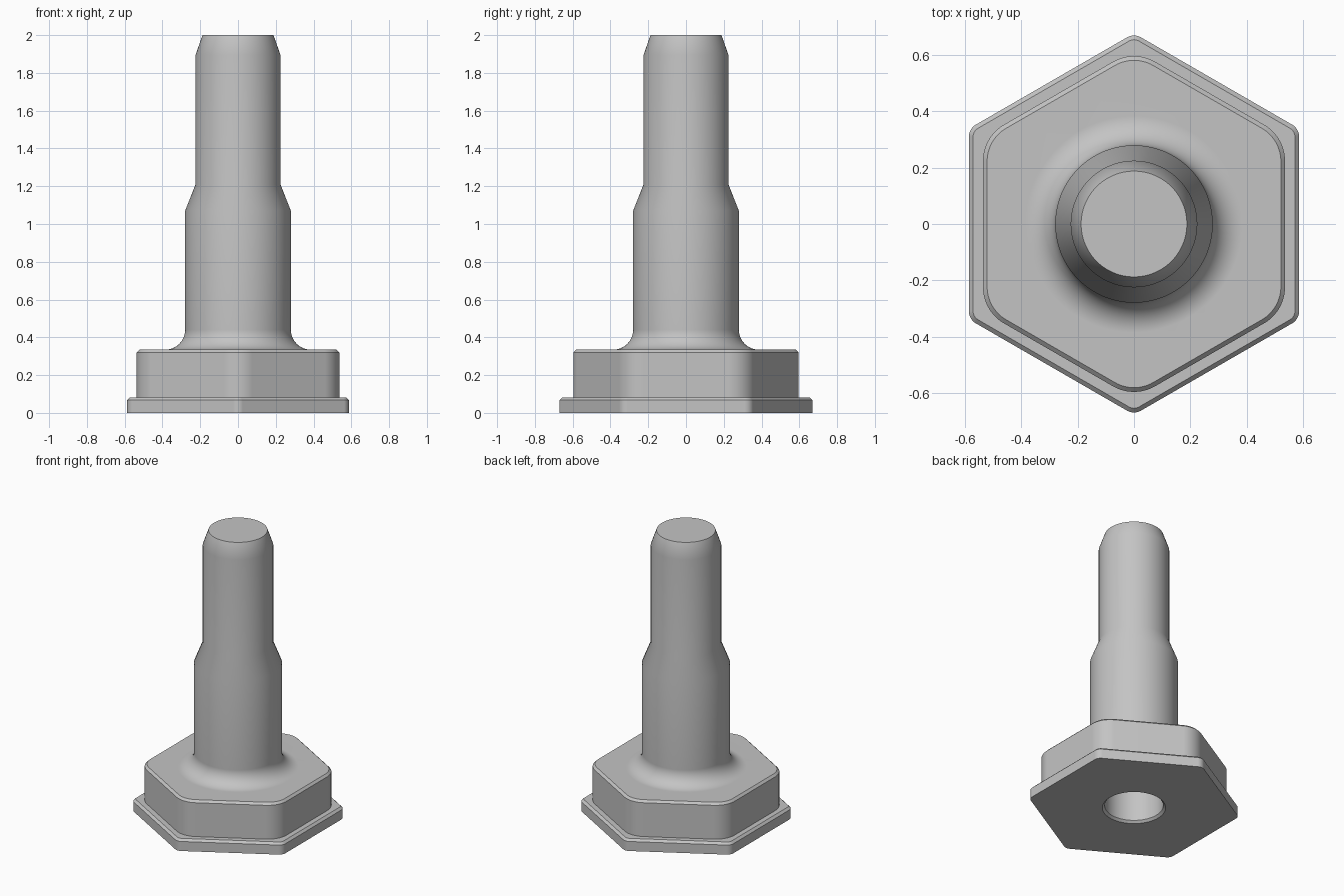
import bpy, bmesh
from math import sin, cos, pi, radians

old = bpy.data.objects.get("Cube")
if old:
    bpy.data.objects.remove(old, do_unlink=True)

STEPS = 16              # points per hexagon corner
COUNT = 6 * STEPS       # points in every ring


def circle(radius, z):
    """Ring whose points line up with the hexagon corner arcs."""
    ring = []
    for i in range(COUNT):
        a = pi / 2 + 2 * pi * (i - (STEPS - 1) / 2) / COUNT
        ring.append((radius * cos(a), radius * sin(a), z))
    return ring


def hexagon(apothem, corner, z):
    """Rounded hexagon with corners pointing along y."""
    reach = (apothem - corner) / cos(pi / 6)
    ring = []
    for side in range(6):
        mid = pi / 2 + side * pi / 3
        for k in range(STEPS):
            a = mid + (k / (STEPS - 1) - 0.5) * pi / 3
            ring.append((reach * cos(mid) + corner * cos(a),
                         reach * sin(mid) + corner * sin(a), z))
    return ring


# Blind bore, from its closed end down to the chamfered mouth
rings = [circle(0.187, 1.0), circle(0.187, 0.015), circle(0.202, 0)]

# Wide hexagonal flange, then the smaller hexagonal body, each with a chamfer
rings += [hexagon(0.587, 0.05, 0), hexagon(0.587, 0.05, 0.067),
          hexagon(0.572, 0.035, 0.082)]
rings += [hexagon(0.537, 0.15, 0.082), hexagon(0.537, 0.15, 0.32),
          hexagon(0.522, 0.135, 0.335)]

# Concave fillet up into the shaft
FILLET = 0.105
for i in range(11):
    a = i / 10 * pi / 2
    rings.append(circle(0.28 + FILLET * (1 - sin(a)),
                        0.335 + FILLET * (1 - cos(a))))

# Stepped shaft with tapered shoulder and tapered tip
for radius, z in ((0.28, 1.07), (0.225, 1.21), (0.225, 1.895), (0.188, 2.0)):
    rings.append(circle(radius, z))

# Join the rings into one closed solid
bm = bmesh.new()
loops = [[bm.verts.new(p) for p in ring] for ring in rings]
for low, high in zip(loops, loops[1:]):
    for i in range(COUNT):
        j = (i + 1) % COUNT
        bm.faces.new((low[i], low[j], high[j], high[i]))
bm.faces.new(loops[0])
bm.faces.new(loops[-1])
bmesh.ops.recalc_face_normals(bm, faces=bm.faces)
mesh = bpy.data.meshes.new("hex_base_stud")
bm.to_mesh(mesh)
bm.free()
stud = bpy.data.objects.new("hex_base_stud", mesh)
bpy.context.collection.objects.link(stud)

# Plain grey finish
GREY = (0.55, 0.55, 0.55, 1)
grey = bpy.data.materials.new("plain_grey")
grey.use_nodes = True
grey.diffuse_color = GREY
grey.node_tree.nodes["Principled BSDF"].inputs["Base Color"].default_value = GREY
mesh.materials.append(grey)

# Smooth rounds, crisp chamfer edges
bpy.ops.object.select_all(action='DESELECT')
stud.select_set(True)
bpy.context.view_layer.objects.active = stud
bpy.ops.object.shade_smooth_by_angle(angle=radians(30))
weighted = stud.modifiers.new("even_shading", 'WEIGHTED_NORMAL')
weighted.keep_sharp = True
